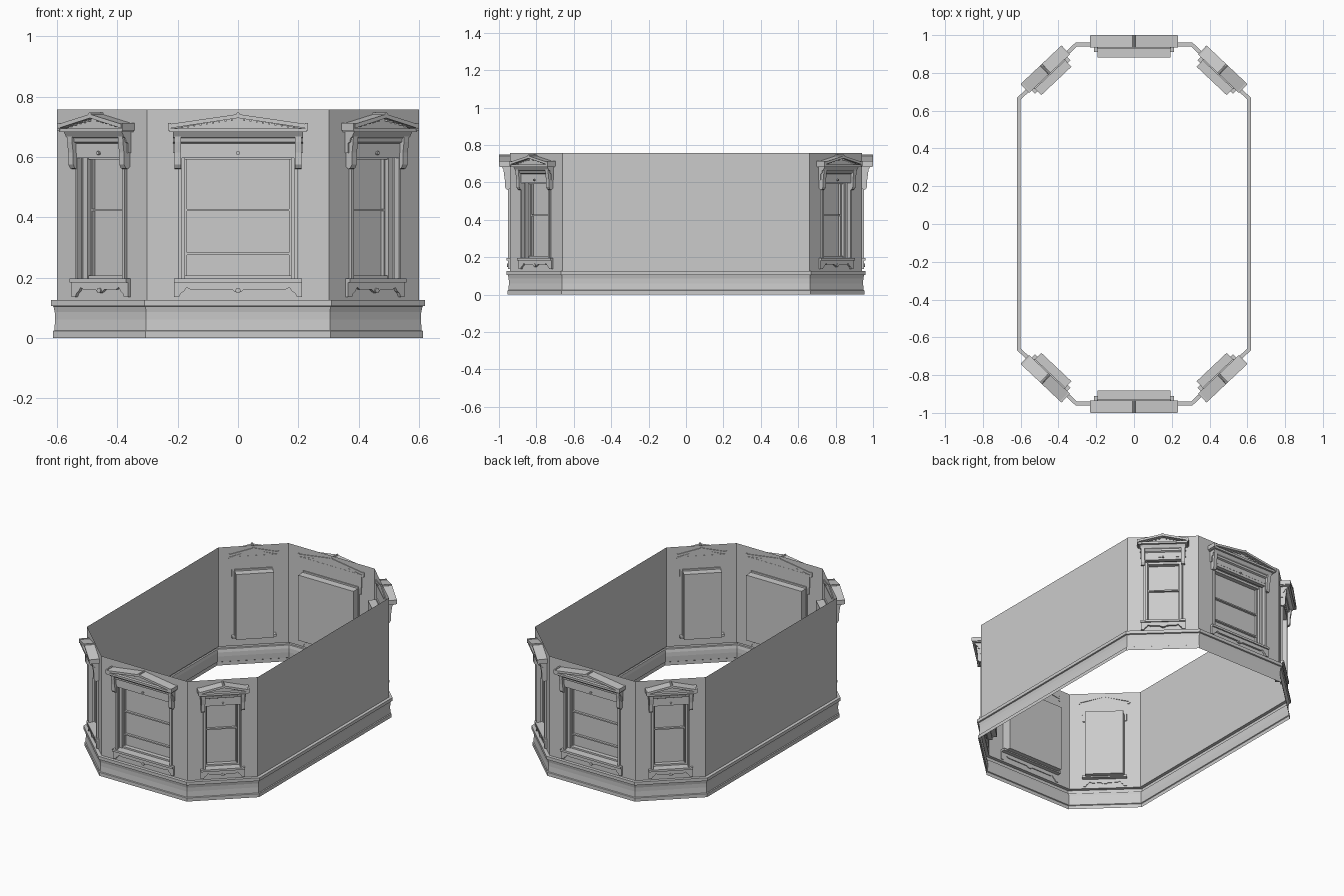
import bpy, bmesh
from math import atan2, pi, cos, sin
from mathutils import Vector, Matrix

if "Cube" in bpy.data.objects:
    bpy.data.objects.remove(bpy.data.objects["Cube"])

WALL_TOP, BASE_TOP = 0.757, 0.126
# wall plan, anticlockwise seen from above
q = [(0.302, 0.94), (0.60, 0.659)]
PLAN = [Vector(p) for p in [(-q[0][0], -q[0][1]), (q[0][0], -q[0][1]), (q[1][0], -q[1][1]), q[1],
                            q[0], (-q[0][0], q[0][1]), (-q[1][0], q[1][1]), (-q[1][0], -q[1][1])]]
N = len(PLAN)
SILL_Z, HEAD_Z = 0.19, 0.605


def finish(name, bm, normals=True):
    if normals:
        bmesh.ops.recalc_face_normals(bm, faces=bm.faces)
    me = bpy.data.meshes.new(name)
    bm.to_mesh(me)
    bm.free()
    return me


def place(name, me, mat=Matrix()):
    ob = bpy.data.objects.new(name, me)
    ob.matrix_world = mat
    bpy.context.collection.objects.link(ob)
    return ob


def prism(bm, poly, d0, d1):
    """Extrude an x-z outline from depth d0 to d1 (outwards is -y)."""
    a = [bm.verts.new((x, -d0, z)) for x, z in poly]
    b = [bm.verts.new((x, -d1, z)) for x, z in poly]
    bm.faces.new(a)
    bm.faces.new(b[::-1])
    n = len(poly)
    for i in range(n):
        bm.faces.new((a[i], a[(i + 1) % n], b[(i + 1) % n], b[i]))


def box(bm, x0, x1, z0, z1, d0, d1):
    prism(bm, [(x0, z0), (x1, z0), (x1, z1), (x0, z1)], d0, d1)


def side_prism(bm, prof, x0, x1):
    """Extrude a depth-z profile along x."""
    a = [bm.verts.new((x0, -d, z)) for d, z in prof]
    b = [bm.verts.new((x1, -d, z)) for d, z in prof]
    bm.faces.new(a)
    bm.faces.new(b[::-1])
    n = len(prof)
    for i in range(n):
        bm.faces.new((a[i], a[(i + 1) % n], b[(i + 1) % n], b[i]))


def disc(bm, x, z, r, d0, d1):
    prism(bm, [(x + r * cos(i * pi / 4), z + r * sin(i * pi / 4)) for i in range(8)], d0, d1)


def mirrored(half):
    return half + [(-x, z) for x, z in reversed(half) if abs(x) > 1e-6]


def window_parts(w, rails):
    """Meshes of a window whose recess is 2*w wide."""
    parts = {}
    # recess with the glass as its back
    bm = bmesh.new()
    rim = [(-w, SILL_Z), (w, SILL_Z), (w, HEAD_Z), (-w, HEAD_Z)]
    f = [bm.verts.new((x, 0, z)) for x, z in rim]
    g = [bm.verts.new((x, 0.058, z)) for x, z in rim]
    for i in range(4):
        j = (i + 1) % 4
        bm.faces.new((f[i], g[i], g[j], f[j]))
    bm.faces.new(g)
    parts["window_recess"] = finish("window_recess", bm, False)
    # sash stiles and rails
    bm = bmesh.new()
    s = w - 0.019
    for sx in (-1, 1):
        box(bm, *sorted((sx * s, sx * w)), SILL_Z, HEAD_Z, -0.057, -0.025)
        box(bm, *sorted((sx * (s - 0.006), sx * s)), SILL_Z, HEAD_Z, -0.057, -0.042)
    box(bm, -s, s, HEAD_Z - 0.014, HEAD_Z, -0.057, -0.03)
    box(bm, -s, s, SILL_Z, SILL_Z + 0.016, -0.057, -0.03)
    for z in rails:
        box(bm, -s, s, z - 0.004, z + 0.004, -0.057, -0.042)
    parts["window_sash"] = finish("window_sash", bm)
    # casing around the opening
    bm = bmesh.new()
    for sx in (-1, 1):
        box(bm, *sorted((sx * (w - 0.008), sx * (w + 0.003))), SILL_Z, HEAD_Z, -0.012, 0.012)
    box(bm, -w, w, HEAD_Z - 0.008, HEAD_Z + 0.01, -0.012, 0.013)
    disc(bm, 0, HEAD_Z + 0.008, 0.006, 0, 0.022)
    parts["window_casing"] = finish("window_casing", bm)
    # sill with scrolled apron
    bm = bmesh.new()
    e = w + 0.019
    prism(bm, mirrored([(e, 0.185), (e, 0.136), (e - 0.018, 0.136), (e - 0.024, 0.148), (e - 0.034, 0.155),
                        (e - 0.042, 0.167), (e - 0.056, 0.160), (0.02, 0.160), (0.01, 0.152)]), -0.005, 0.012)
    box(bm, -e, e, 0.183, 0.196, -0.03, 0.02)
    disc(bm, 0, 0.157, 0.009, 0, 0.017)
    parts["window_sill"] = finish("window_sill", bm)
    # frieze and stepped cornice
    bm = bmesh.new()
    c = w + 0.034
    k = c - 0.012
    side_prism(bm, [(-0.005, 0.613), (0.014, 0.613), (0.014, 0.645), (0.024, 0.65), (0.026, 0.662),
                    (0.034, 0.666), (0.044, 0.682), (-0.005, 0.682)], -k, k)
    box(bm, -c, c, 0.682, 0.695, -0.005, 0.056)
    parts["window_cornice"] = finish("window_cornice", bm)
    # scrolled brackets
    bm = bmesh.new()
    for sx in (-1, 1):
        x = sx * (w + 0.006)
        side_prism(bm, [(-0.005, 0.682), (0.036, 0.682), (0.034, 0.65), (0.029, 0.615), (0.028, 0.575),
                        (0.02, 0.562), (0.01, 0.56), (-0.005, 0.57)], x - 0.011, x + 0.011)
    parts["window_brackets"] = finish("window_brackets", bm)
    # gabled pediment with tympanum, dentils and finial
    bm = bmesh.new()
    prism(bm, [(c, 0.695), (c, 0.709), (0, 0.742), (-c, 0.709), (-c, 0.695), (0, 0.729)], -0.005, 0.06)
    prism(bm, [(c - 0.01, 0.694), (0, 0.73), (-c + 0.01, 0.694)], -0.004, 0.036)
    n = round(c / 0.02)
    for i in range(1, n - 1):
        for sx in (-1, 1):
            x = i * c / n
            z = 0.729 - 0.034 * x / c
            box(bm, sx * x - 0.003, sx * x + 0.003, z - 0.006, z, 0.03, 0.048)
    for sx in (-1, 1):
        box(bm, sx * c - 0.005, sx * c + 0.005, 0.688, 0.713, -0.005, 0.059)
    disc(bm, 0, 0.741, 0.007, -0.005, 0.06)
    parts["window_pediment"] = finish("window_pediment", bm)
    return parts


WIDE = (0.194, window_parts(0.194, (0.424, 0.279)))
NARROW = (0.11, window_parts(0.11, (0.424,)))


def offset(i, d):
    """Mitred plan corner pushed outwards by d."""
    def normal(a, b):
        t = (b - a).normalized()
        return Vector((t.y, -t.x))
    n1, n2 = normal(PLAN[i - 1], PLAN[i]), normal(PLAN[i], PLAN[(i + 1) % N])
    return PLAN[i] + (n1 + n2) * (d / (1 + n1.dot(n2)))


# walls with openings, and the windows in them
walls = bmesh.new()
for i in range(N):
    a, b = PLAN[i], PLAN[(i + 1) % N]
    t, mid, half = (b - a).normalized(), (a + b) / 2, (b - a).length / 2
    mat = Matrix.Translation((mid.x, mid.y, 0)) @ Matrix.Rotation(atan2(t.y, t.x), 4, 'Z')
    if abs(t.x) < 0.01:
        rects = [(-half, half, BASE_TOP, WALL_TOP)]
    else:
        w, parts = WIDE if abs(t.y) < 0.01 else NARROW
        rects = [(-half, -w, BASE_TOP, WALL_TOP), (w, half, BASE_TOP, WALL_TOP),
                 (-w, w, BASE_TOP, SILL_Z), (-w, w, HEAD_Z, WALL_TOP)]
        for name, me in parts.items():
            place(name, me, mat)
    for x0, x1, z0, z1 in rects:
        walls.faces.new([walls.verts.new(mat @ Vector((x, 0, z)))
                         for x, z in ((x0, z0), (x1, z0), (x1, z1), (x0, z1))])
place("walls", finish("walls", walls, False))

# moulded plinth swept round the plan
PROFILE = [(0, 0.126), (0.02, 0.126), (0.02, 0.106), (0.012, 0.104), (0.008, 0.085),
           (0.007, 0.06), (0.009, 0.025), (0.014, 0.022), (0.014, 0)]
bm = bmesh.new()
rings = [[bm.verts.new((*offset(i, d), z)) for i in range(N)] for d, z in PROFILE]
for r, s in zip(rings, rings[1:]):
    for i in range(N):
        j = (i + 1) % N
        bm.faces.new((r[i], s[i], s[j], r[j]))
place("plinth", finish("plinth", bm, False))
